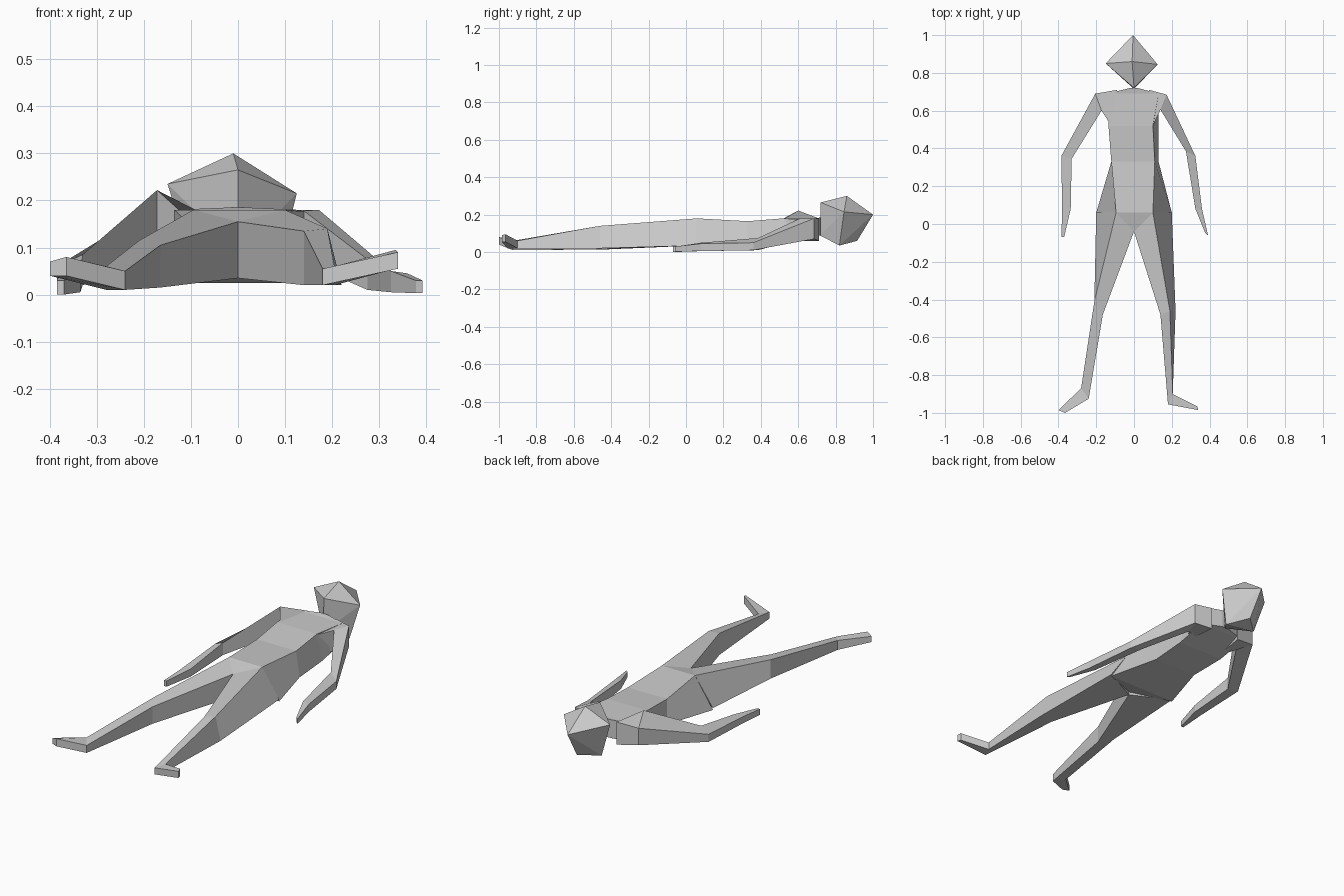
import bpy, bmesh


def finish(name, bm):
    bmesh.ops.remove_doubles(bm, verts=bm.verts, dist=0.0005)
    bmesh.ops.recalc_face_normals(bm, faces=bm.faces)
    me = bpy.data.meshes.new(name)
    bm.to_mesh(me)
    bm.free()
    ob = bpy.data.objects.new(name, me)
    bpy.context.collection.objects.link(ob)
    return ob


def limb(name, stations):
    """Loft four-sided sections: outer xy, inner xy, outer top z, inner top z,
    bottom z, outward shift of the bottom outer / inner corners."""
    bm = bmesh.new()
    rings = []
    for xo, yo, xi, yi, zo, zi, zb, so, si in stations:
        pts = [(xo, yo, zo), (xi, yi, zi), (xi + si, yi, zb), (xo + so, yo, zb)]
        rings.append([bm.verts.new(p) for p in pts])
    for a, b in zip(rings, rings[1:]):
        for i in range(4):
            j = (i + 1) % 4
            bm.faces.new((a[i], a[j], b[j], b[i]))
    bm.faces.new(rings[0])
    bm.faces.new(rings[-1][::-1])
    return finish(name, bm)


# Torso, from neck down to crotch
limb("torso", [
    (-.02, .72, .02, .72, .185, .185, .09, 0, 0),
    (-.14, .69, .13, .69, .18, .18, .08, 0, 0),
    (-.135, .52, .10, .52, .18, .18, .045, 0, .03),
    (-.12, .33, .11, .33, .165, .165, .03, 0, .02),
    (-.095, .06, .10, .06, .18, .18, .025, -.105, .10),
    (-.003, -.04, .003, -.04, .155, .155, .05, 0, 0),
])

# Legs with turned-out feet
limb("left_leg", [
    (-.095, .06, 0, -.04, .18, .155, .035, -.105, 0),
    (-.21, -.41, -.165, -.48, .115, .105, .015, 0, 0),
    (-.28, -.87, -.24, -.925, .06, .05, .01, 0, 0),
    (-.40, -.985, -.365, -1.0, .07, .08, .04, 0, 0),
])
limb("right_leg", [
    (.10, .06, 0, -.04, .18, .155, .035, .10, 0),
    (.19, -.46, .14, -.48, .14, .135, .02, .03, 0),
    (.205, -.90, .18, -.955, .06, .055, .02, 0, 0),
    (.335, -.965, .34, -.985, .095, .09, .055, 0, 0),
])

# Arms with tapered hands
limb("left_arm", [
    (-.09, .71, -.12, .52, .18, .175, .06, 0, 0),
    (-.205, .69, -.172, .60, .17, .222, .08, 0, 0),
    (-.385, .36, -.33, .345, .06, .085, .02, 0, 0),
    (-.38, .07, -.335, .08, .04, .045, .005, 0, 0),
    (-.385, -.07, -.37, -.07, .03, .03, 0, 0, 0),
])
limb("right_arm", [
    (.08, .71, .10, .52, .18, .175, .06, 0, 0),
    (.172, .685, .14, .605, .18, .178, .07, 0, 0),
    (.325, .36, .275, .385, .05, .075, .01, 0, 0),
    (.36, .08, .325, .08, .045, .05, .005, 0, 0),
    (.392, -.06, .378, -.05, .03, .03, .003, 0, 0),
])

# Faceted head: hull of chin, brow, temples, crown, nape and skull base
bm = bmesh.new()
for p in [(0, .72, .265), (-.01, .86, .30), (-.15, .85, .235), (.125, .845, .215),
          (-.005, 1.0, .20), (0, .915, .06), (.08, .82, .035), (-.09, .835, .05),
          (0, .715, .09)]:
    bm.verts.new(p)
bmesh.ops.convex_hull(bm, input=bm.verts)
finish("head", bm)
